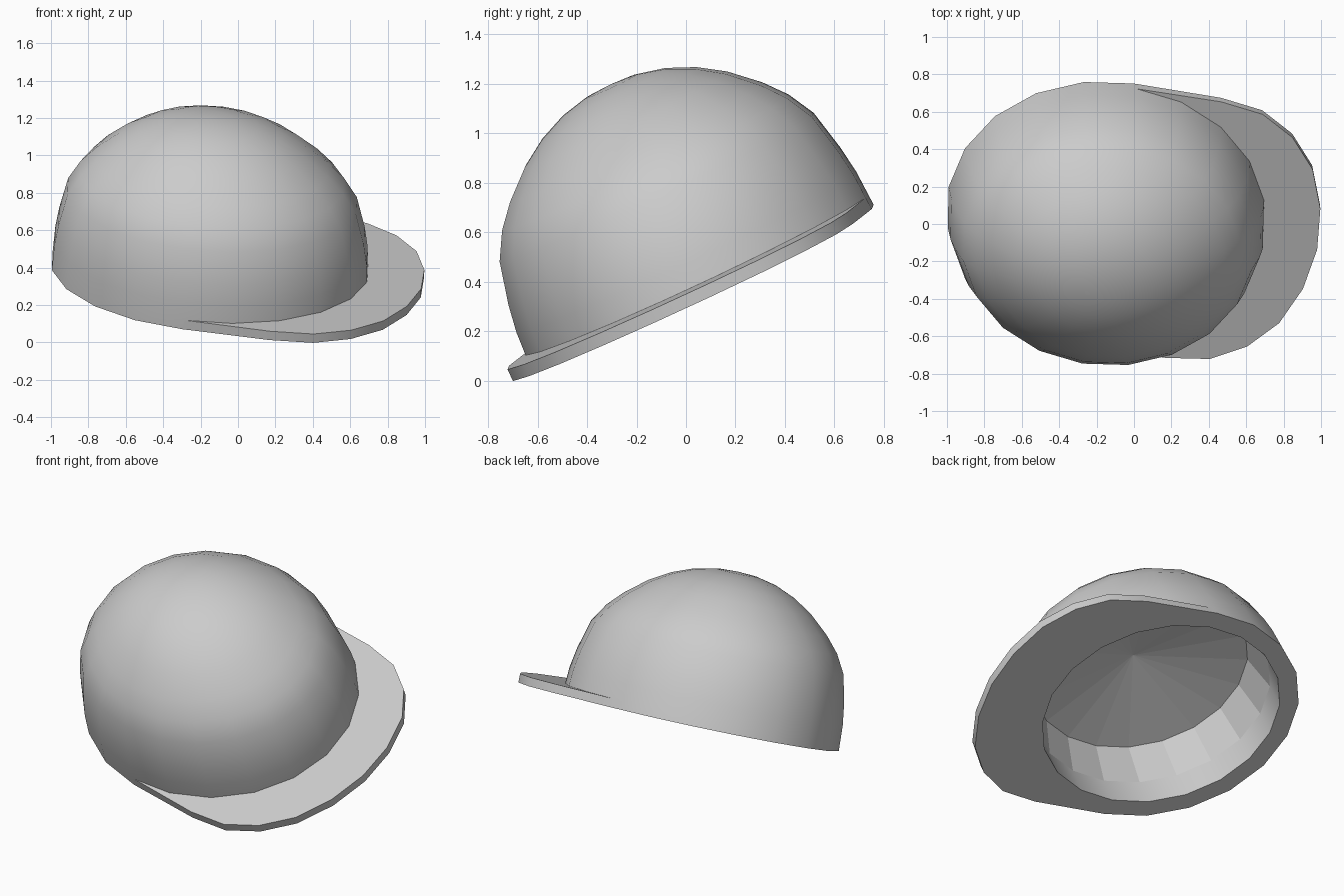
import bpy, bmesh
from math import sin, cos, radians
from mathutils import Matrix, Vector

if "Cube" in bpy.data.objects:
    bpy.data.objects.remove(bpy.data.objects["Cube"])

SEG = 20
A, B = 0.858, 0.768          # oval half-length and half-width of the crown
STEP = radians(360 / SEG)

# Pose of the cap: tilted back, brim turned slightly to the front
normal = Vector((0.052, -0.465, 1)).normalized()
tilt = Vector((0, 0, 1)).rotation_difference(normal).to_matrix().to_4x4()
POSE = Matrix.Translation((-0.15, 0.065, 0.382)) @ tilt @ Matrix.Rotation(radians(-10.6), 4, 'Z')


def oval(bm, k, h, steps=range(SEG)):
    lean = -0.04 * (h / 0.895) ** 2      # crown leans slightly to the back
    return [bm.verts.new((A * k * cos(i * STEP) + lean, B * k * sin(i * STEP), h)) for i in steps]


def bridge(bm, r1, r2, smooth=True, closed=True):
    n = len(r1)
    for i in range(n if closed else n - 1):
        j = (i + 1) % n
        bm.faces.new((r1[i], r1[j], r2[j], r2[i])).smooth = smooth


def fan(bm, ring, x, h, smooth):
    tip = bm.verts.new((x, 0, h))
    for i in range(len(ring)):
        bm.faces.new((ring[i], ring[(i + 1) % len(ring)], tip)).smooth = smooth


def finish(bm, name):
    bmesh.ops.recalc_face_normals(bm, faces=bm.faces)
    mesh = bpy.data.meshes.new(name)
    bm.to_mesh(mesh)
    bm.free()
    mesh.transform(POSE)
    obj = bpy.data.objects.new(name, mesh)
    bpy.context.collection.objects.link(obj)
    return obj


# Crown: outer dome, flat rim underneath, shallow hollow inside
bm = bmesh.new()
profile = [(1, 0), (.99, .15), (.968, .264), (.915, .44), (.835, .55), (.735, .64),
           (.59, .74), (.45, .81), (.3, .86), (.15, .887)]
rings = [oval(bm, k, h) for k, h in profile]
for r1, r2 in zip(rings, rings[1:]):
    bridge(bm, r1, r2)
fan(bm, rings[-1], -.04, .895, True)
hole, mid, deep = [oval(bm, k, h) for k, h in ((.862, 0), (.855, .17), (.78, .42))]
bridge(bm, rings[0], hole, smooth=False)
bridge(bm, hole, mid)
bridge(bm, mid, deep, smooth=False)
fan(bm, deep, 0, .53, False)
for ring in (rings[0], hole, mid, deep):          # keep the rim edges sharp
    for i in range(SEG):
        bm.edges.get((ring[i], ring[(i + 1) % SEG])).smooth = False
finish(bm, "crown")

# Brim: flat visor of constant thickness hugging the front half of the crown
THICK = 0.052
half = [(1.15, 0), (1.12, .24), (1.034, .46), (.892, .625), (.708, .732), (.476, .766)]
outline = [(x, -y) for x, y in half[:0:-1]] + half
bm = bmesh.new()
steps = range(-5, 6)
inner_low, inner_high = oval(bm, 1, 0, steps), oval(bm, .994, THICK, steps)
outer_low, outer_high = [[bm.verts.new((x, y, h)) for x, y in outline] for h in (0, THICK)]
for r1, r2 in ((inner_low, outer_low), (outer_low, outer_high),
               (outer_high, inner_high), (inner_high, inner_low)):
    bridge(bm, r1, r2, smooth=False, closed=False)
for e in (0, -1):
    bm.faces.new((inner_low[e], outer_low[e], outer_high[e], inner_high[e]))
# Rounded shading along the outer edge
for f in bm.faces:
    f.smooth = True
for e in bm.edges:
    if len(e.link_faces) == 2 and e.calc_face_angle(0) > radians(40):
        e.smooth = False
bmesh.ops.recalc_face_normals(bm, faces=bm.faces)
for e in bm.edges:
    e.smooth = e.calc_face_angle(3) < radians(40)
finish(bm, "brim")
